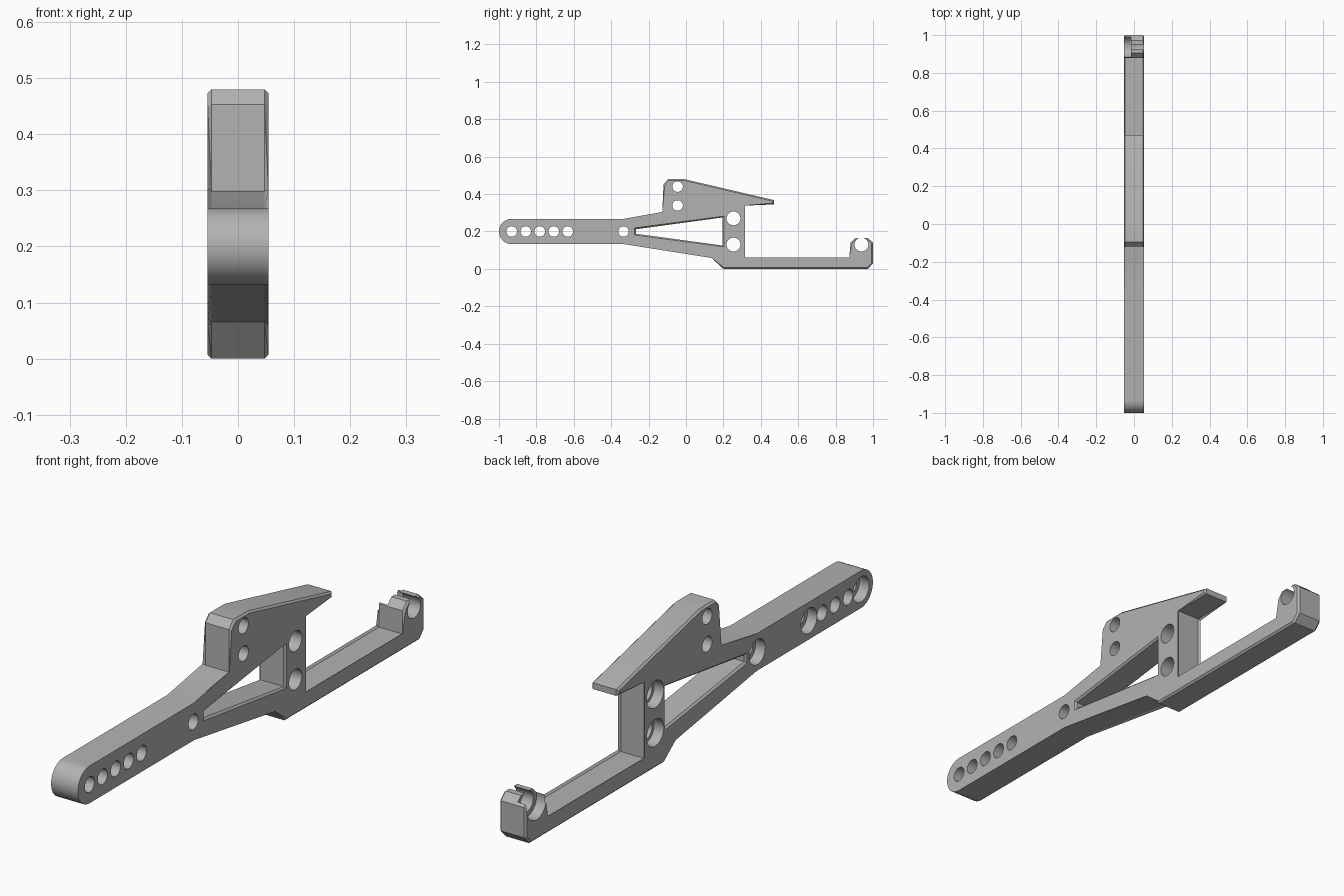
import bpy, bmesh, math
from mathutils import Matrix, Vector

if "Cube" in bpy.data.objects:
    bpy.data.objects.remove(bpy.data.objects["Cube"])

HALF = 0.054      # half of the plate thickness
CHAMFER = 0.007

grey = bpy.data.materials.new("plain grey")
grey.use_nodes = True
colour = (0.45, 0.45, 0.45, 1)
grey.diffuse_color = colour
grey.node_tree.nodes["Principled BSDF"].inputs["Base Color"].default_value = colour


def make_object(name, bm):
    bmesh.ops.recalc_face_normals(bm, faces=bm.faces)
    mesh = bpy.data.meshes.new(name)
    bm.to_mesh(mesh)
    bm.free()
    obj = bpy.data.objects.new(name, mesh)
    bpy.context.collection.objects.link(obj)
    return obj


def add_loft(bm, rings):
    """Closed solid through rings of (x, [(y, z), ...])."""
    loops = [[bm.verts.new((x, y, z)) for y, z in pts] for x, pts in rings]
    for a, b in zip(loops, loops[1:]):
        for i in range(len(a)):
            j = (i + 1) % len(a)
            bm.faces.new((a[i], a[j], b[j], b[i]))
    bm.faces.new(loops[0])
    bm.faces.new(loops[-1])


def add_hole(bm, y, z, r, x0, x1):
    move = Matrix.Translation(Vector(((x0 + x1) / 2, y, z)))
    turn = Matrix.Rotation(math.pi / 2, 4, 'Y')
    bmesh.ops.create_cone(bm, cap_ends=True, segments=40, radius1=r, radius2=r,
                          depth=x1 - x0, matrix=move @ turn)


# Plate outline: rounded handle, beaked head, lower bar and end post
ARC_Y, ARC_Z, ARC_R = -0.932, 0.2, 0.068
outline = [(ARC_Y + ARC_R * math.cos(a), ARC_Z + ARC_R * math.sin(a))
           for a in (math.pi * (1.5 - i / 24) for i in range(25))]
outline += [(-0.33, 0.268), (-0.12, 0.298), (-0.12, 0.453), (-0.095, 0.48),
            (-0.01, 0.48), (0.47, 0.368), (0.47, 0.345), (0.308, 0.345),
            (0.308, 0.055), (0.88, 0.055), (0.88, 0.14), (0.905, 0.165),
            (0.972, 0.165), (1, 0.14), (1, 0.03), (0.972, 0), (0.2, 0),
            (0.14, 0.065), (-0.33, 0.132)]
bm = bmesh.new()
add_loft(bm, [(-HALF, outline), (HALF, outline)])
rims = [e for e in bm.edges if abs(e.verts[0].co.x - e.verts[1].co.x) < 1e-5]
bmesh.ops.bevel(bm, geom=rims, offset=CHAMFER, segments=1, affect='EDGES')
plate = make_object("bracket_plate", bm)

# Through cuts: wedge window with flared rims, and all bolt holes
window = [(-0.268, 0.188), (-0.268, 0.212), (0.195, 0.275), (0.195, 0.125)]
signs = [(-1, -1), (-1, 1), (1, 1), (1, -1)]
flared = [(y + sy * 0.013, z + sz * 0.013)
          for (y, z), (sy, sz) in zip(window, signs)]
inner, outer = HALF - CHAMFER, HALF - CHAMFER + 0.013
bm = bmesh.new()
add_loft(bm, [(-outer, flared), (-inner, window), (inner, window), (outer, flared)])
small = [(ARC_Y + 0.075 * i, ARC_Z) for i in range(5)]
small += [(-0.334, ARC_Z), (-0.045, 0.44), (-0.045, 0.339)]
large = [(0.254, 0.27), (0.254, 0.13), (0.938, 0.13)]
for y, z in small:
    add_hole(bm, y, z, 0.028, -0.1, 0.1)
for y, z in large:
    add_hole(bm, y, z, 0.037, -0.1, 0.1)
through_cutter = make_object("through_cutter", bm)

# Wider recesses on one side; the one in the post breaks out of its top
bm = bmesh.new()
for y, z in (small[0], small[4], small[5]):
    add_hole(bm, y, z, 0.046, -0.1, -0.015)
for y, z in large[:2]:
    add_hole(bm, y, z, 0.049, -0.1, -0.015)
add_hole(bm, *large[2], 0.056, -0.1, -0.015)
recess_cutter = make_object("recess_cutter", bm)

bpy.ops.object.select_all(action='DESELECT')
plate.select_set(True)
bpy.context.view_layer.objects.active = plate
for cutter in (through_cutter, recess_cutter):
    cutter.hide_render = True
    mod = plate.modifiers.new("cut", 'BOOLEAN')
    mod.operation = 'DIFFERENCE'
    mod.solver = 'EXACT'
    mod.object = cutter
    bpy.ops.object.modifier_apply(modifier=mod.name)
    bpy.data.objects.remove(cutter)

plate.data.materials.clear()
plate.data.materials.append(grey)
bpy.ops.object.shade_smooth_by_angle(angle=math.radians(25))
